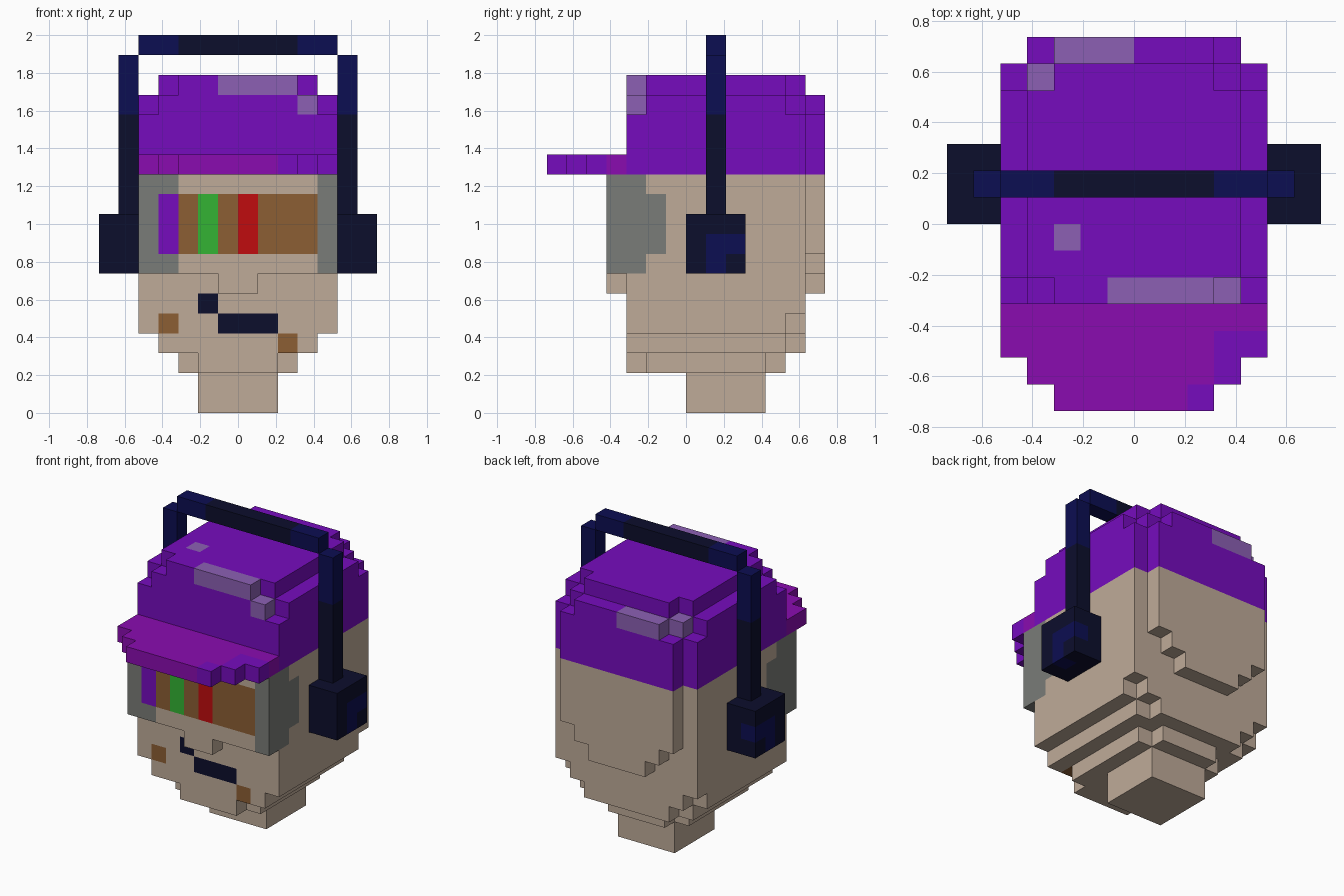
import bpy
import bmesh
from mathutils import Vector

if "Cube" in bpy.data.objects:
    bpy.data.objects.remove(bpy.data.objects["Cube"], do_unlink=True)

UNIT = 2 / 19  # edge length of one block


# ---------- materials ----------
def linear(channel):
    c = channel / 255
    return c / 12.92 if c <= 0.04045 else ((c + 0.055) / 1.055) ** 2.4


def material(name, hexcode):
    mat = bpy.data.materials.new(name)
    mat.use_nodes = True
    color = [linear(c) for c in bytes.fromhex(hexcode)] + [1.0]
    mat.diffuse_color = color
    shader = next(n for n in mat.node_tree.nodes if n.type == "BSDF_PRINCIPLED")
    shader.inputs["Base Color"].default_value = color
    shader.inputs["Roughness"].default_value = 0.9
    return mat


skin = material("skin tan", "BFAB99")
purple = material("cap purple", "760CBE")
magenta = material("brim magenta", "8A0CB0")
pale = material("pale purple", "8C60B4")
gray = material("frame gray", "7A7C78")
brown = material("lens brown", "8C5E34")
green = material("stripe green", "34B434")
red = material("stripe red", "C00C0E")
navy = material("dark navy", "0C0E2C")
blue = material("deep blue", "0C0E52")


# ---------- block helpers ----------
def block(x0, x1, y0, y1, z0, z1):
    """Set of unit cells filling a box."""
    return {(x, y, z) for x in range(x0, x1) for y in range(y0, y1) for z in range(z0, z1)}


def slab(half, y0, y1, z0, z1):
    """Box that is symmetric about the middle plane."""
    return block(-half, half, y0, y1, z0, z1)


def mirror(cells):
    return {(-x - 1, y, z) for x, y, z in cells}


def both(cells):
    return cells | mirror(cells)


def build(name, cells, base, paint=()):
    """Skin the outside of a set of cells; later paint entries win."""
    mats = [base]
    index = {}
    for mat, painted in paint:
        if mat not in mats:
            mats.append(mat)
        for cell in painted:
            index[cell] = mats.index(mat)

    bm = bmesh.new()
    verts = {}

    def vert(p):
        key = tuple(round(c) for c in p)
        if key not in verts:
            verts[key] = bm.verts.new(Vector(key) * UNIT)
        return verts[key]

    for cell in sorted(cells):
        for axis in range(3):
            for side in (0, 1):
                near = list(cell)
                near[axis] += 2 * side - 1
                if tuple(near) in cells:
                    continue
                n, u, v = Vector(), Vector(), Vector()
                n[axis] = u[(axis + 1) % 3] = v[(axis + 2) % 3] = 1
                start = Vector(cell) + n * side
                ring = [start, start + u, start + u + v, start + v]
                if not side:
                    ring.reverse()
                face = bm.faces.new([vert(p) for p in ring])
                face.material_index = index.get(cell, 0)

    # Merge coplanar squares of one colour
    bmesh.ops.dissolve_limit(bm, angle_limit=0.01, verts=bm.verts[:],
                             edges=bm.edges[:], delimit={"MATERIAL"})
    mesh = bpy.data.meshes.new(name)
    bm.to_mesh(mesh)
    bm.free()
    for mat in mats:
        mesh.materials.append(mat)
    obj = bpy.data.objects.new(name, mesh)
    bpy.context.collection.objects.link(obj)
    return obj


# ---------- head ----------
build("neck", slab(2, 0, 4, 0, 2), skin)

chin = slab(2, -3, 5, 2, 3) | slab(3, -2, 4, 2, 3)
jaw = slab(3, -3, 6, 3, 4) | slab(4, -3, 5, 3, 4)
cheeks = slab(4, -3, 6, 4, 5) | slab(5, -3, 5, 4, 5)
skull = slab(5, -3, 6, 5, 12)
mouth = block(-2, -1, -3, -2, 5, 6) | block(-1, 2, -3, -2, 4, 5)
spots = block(-4, -3, -3, -2, 4, 5) | block(2, 3, -3, -2, 3, 4)
temples = both(block(4, 5, -3, -2, 7, 12) | block(4, 5, -2, -1, 8, 11))
build("head", chin | jaw | cheeks | skull, skin,
      [(navy, mouth), (brown, spots), (gray, temples)])

build("back_of_head",
      slab(2, 6, 7, 6, 12) | slab(3, 6, 7, 7, 12) | slab(4, 6, 7, 8, 12), skin)
build("nose", slab(1, -4, -3, 6, 7), skin)


# ---------- visor with coloured lens stripes ----------
def stripe(x0, x1):
    return block(x0, x1, -4, -3, 8, 11)


visor = slab(5, -4, -3, 7, 12)
frame = {c for c in visor if c[0] < -3 or c[0] > 3}
build("visor", visor, skin,
      [(gray, frame), (brown, stripe(-4, 4)), (purple, stripe(-4, -3)),
       (green, stripe(-2, -1)), (red, stripe(0, 1))])

# ---------- cap ----------
crown = slab(5, -3, 6, 12, 15) | slab(4, 6, 7, 12, 15)
shoulder = slab(5, -2, 5, 15, 16) | slab(4, -3, 6, 15, 16) | slab(3, 6, 7, 15, 16)
top = slab(4, -2, 5, 16, 17) | slab(3, -3, 6, 16, 17)
shine = (block(-1, 3, -3, -2, 16, 17) | block(3, 4, -3, -2, 15, 16)
         | block(-3, -2, -1, 0, 16, 17)
         | block(-3, 0, 6, 7, 15, 16) | block(-4, -3, 5, 6, 15, 16))
build("cap", crown | shoulder | top, purple, [(pale, shine)])

brim = slab(5, -5, -3, 12, 13) | slab(4, -6, -5, 12, 13) | slab(3, -7, -6, 12, 13)
brim_edge = (block(3, 5, -5, -4, 12, 13) | block(3, 4, -6, -5, 12, 13)
             | block(2, 3, -7, -6, 12, 13))
build("brim", brim, magenta, [(purple, brim_edge)])

# ---------- headphones ----------
build("headband", slab(5, 1, 2, 18, 19), navy, [(blue, both(block(3, 5, 1, 2, 18, 19)))])

arm = block(5, 6, 1, 2, 10, 18)
arm_tip = block(5, 6, 1, 2, 15, 18)
cup = block(5, 7, 0, 3, 7, 10)
pad = block(6, 7, 1, 3, 7, 9) - block(6, 7, 2, 3, 7, 8)
for label, place in (("left", set), ("right", mirror)):
    build(label + "_headband_arm", place(arm), navy, [(blue, place(arm_tip))])
    build(label + "_ear_cup", place(cup), navy, [(blue, place(pad))])
